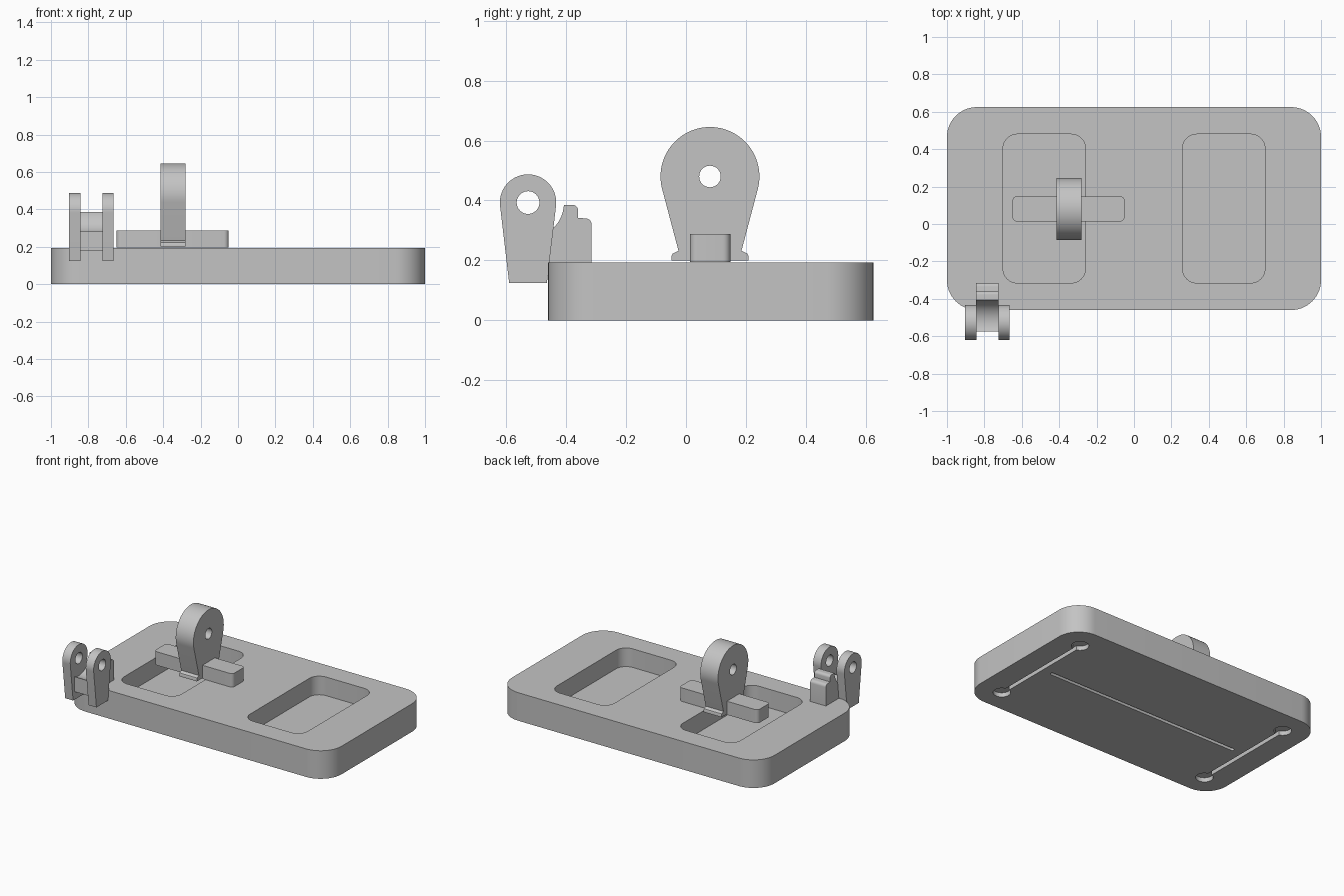
import bpy, bmesh
from math import sin, cos, pi, acos, atan2, hypot, radians

cube = bpy.data.objects.get("Cube")
if cube:
    bpy.data.objects.remove(cube, do_unlink=True)

GRAY = (0.55, 0.55, 0.55, 1)
mat = bpy.data.materials.new("light gray plastic")
mat.use_nodes = True
mat.diffuse_color = GRAY
mat.node_tree.nodes["Principled BSDF"].inputs["Base Color"].default_value = GRAY


def arc(cx, cy, r, a0, a1, n):
    return [(cx + r * cos(a0 + (a1 - a0) * i / n), cy + r * sin(a0 + (a1 - a0) * i / n))
            for i in range(n + 1)]


def circle(cx, cy, r, n=32):
    return arc(cx, cy, r, 0, 2 * pi, n)[:-1]


def round_rect(x0, x1, y0, y1, r, n=10):
    corners = [(x1 - r, y1 - r), (x0 + r, y1 - r), (x0 + r, y0 + r), (x1 - r, y0 + r)]
    return [p for i, (x, y) in enumerate(corners)
            for p in arc(x, y, r, i * pi / 2, (i + 1) * pi / 2, n)]


def teardrop(cy, cz, r, half, foot):
    """Round top with straight sides running tangentially to a narrower foot."""
    dz = foot[0][1] - cz
    t = atan2(dz, half) + acos(r / hypot(half, dz))
    return arc(cy, cz, r, t, pi - t, 48) + [(2 * cy - y, z) for y, z in foot] + foot[::-1]


def prism(name, pts, lo, hi, axis="z"):
    """Extrude an outline along z (outline in xy) or along x (outline in yz)."""
    bm = bmesh.new()
    verts = [bm.verts.new((a, b, lo) if axis == "z" else (lo, a, b)) for a, b in pts]
    face = bm.faces.new(verts)
    out = bmesh.ops.extrude_face_region(bm, geom=[face])
    d = (0, 0, hi - lo) if axis == "z" else (hi - lo, 0, 0)
    bmesh.ops.translate(bm, vec=d, verts=[v for v in out["geom"] if isinstance(v, bmesh.types.BMVert)])
    bmesh.ops.recalc_face_normals(bm, faces=bm.faces)
    me = bpy.data.meshes.new(name)
    bm.to_mesh(me)
    bm.free()
    me.materials.append(mat)
    ob = bpy.data.objects.new(name, me)
    bpy.context.collection.objects.link(ob)
    return ob


def activate(ob):
    bpy.ops.object.select_all(action="DESELECT")
    ob.select_set(True)
    bpy.context.view_layer.objects.active = ob


def cut(ob, cutter):
    activate(ob)
    mod = ob.modifiers.new("cut", "BOOLEAN")
    mod.operation, mod.solver, mod.object = "DIFFERENCE", "EXACT", cutter
    bpy.ops.object.modifier_apply(modifier=mod.name)
    bpy.data.objects.remove(cutter, do_unlink=True)


TOP = 0.193
MID = 0.08
parts = []

# Base plate with two pockets
base = prism("base_plate", round_rect(-1, 1, -0.46, 0.625, 0.16, 14), 0, TOP)
for x0 in (-0.70, 0.26):
    cut(base, prism("pocket", round_rect(x0, x0 + 0.44, -0.315, 0.48, 0.075), 0.065, TOP + 0.1))

# Grooves and round recesses in the underside
DEPTH = 0.03
cut(base, prism("groove", round_rect(-0.745, 0.745, MID - 0.012, MID + 0.012, 0.011, 4), -0.1, DEPTH))
for x in (-0.825, 0.825):
    cut(base, prism("groove", round_rect(x - 0.014, x + 0.014, MID - 0.38, MID + 0.38, 0.013, 4),
                    -0.1, DEPTH))
    for s in (-1, 1):
        cut(base, prism("recess", circle(x, MID + s * 0.38, 0.055), -0.1, DEPTH))
parts.append(base)

# Cross bar over the left-hand pocket
parts.append(prism("cross_bar", round_rect(-0.65, -0.05, 0.013, 0.148, 0.025, 6), TOP + 0.002, 0.288))

# Upright lug with a small flanged foot
foot = [(MID + 0.105, 0.232), (MID + 0.125, 0.222), (MID + 0.128, 0.215), (MID + 0.128, 0.2)]
lug = prism("upright_lug", teardrop(MID, 0.48, 0.165, 0.105, foot), -0.415, -0.28, "x")
cut(lug, prism("hole", circle(MID, 0.48, 0.036), -0.6, -0.1, "x"))
parts.append(lug)

# Clevis cheeks at the front corner
CY, CZ = -0.527, 0.393
for name, x0 in (("outer_cheek", -0.903), ("inner_cheek", -0.725)):
    cheek = prism(name, teardrop(CY, CZ, 0.094, 0.063, [(CY + 0.063, 0.125)]), x0, x0 + 0.06, "x")
    cut(cheek, prism("hole", circle(CY, CZ, 0.038), x0 - 0.1, x0 + 0.2, "x"))
    parts.append(cheek)

# Stepped block between the cheeks, hollowed by a concentric arc
block = arc(CY, CZ, 0.12, radians(247), radians(356), 20)
block += arc(-0.378, 0.367, 0.018, pi / 2, 0, 5)
block += [(-0.36, 0.342)] + arc(-0.335, 0.32, 0.02, pi / 2, 0, 5)
block += [(-0.315, TOP), (-0.46, TOP), (-0.46, 0.18), (-0.574, 0.18)]
parts.append(prism("stepped_block", block, -0.845, -0.725, "x"))

for ob in parts:
    activate(ob)
    bpy.ops.object.shade_smooth_by_angle(angle=radians(30))
